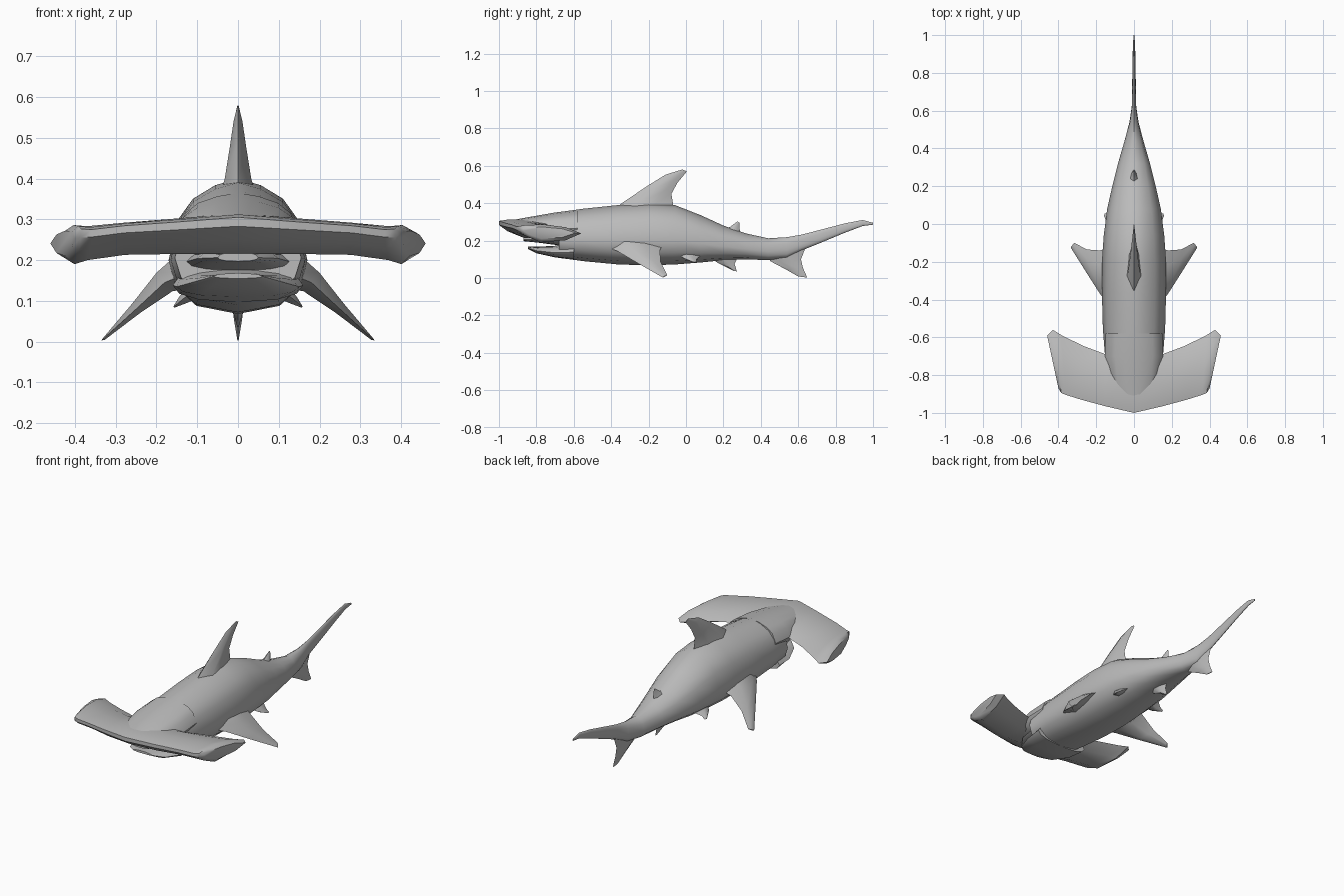
import bpy
import bmesh
import math
from mathutils import Vector

cube = bpy.data.objects.get("Cube")
if cube:
    bpy.data.objects.remove(cube, do_unlink=True)

grey = bpy.data.materials.new("shark grey")
grey.use_nodes = True
COLOUR = (0.5, 0.5, 0.5, 1)
grey.diffuse_color = COLOUR
grey.node_tree.nodes["Principled BSDF"].inputs["Base Color"].default_value = COLOUR


def loft(name, rings, mirror=False):
    """Skin a list of equal-length rings and cap both ends."""
    bm = bmesh.new()
    loops = [[bm.verts.new(p) for p in ring] for ring in rings]
    n = len(loops[0])
    for a, b in zip(loops, loops[1:]):
        for i in range(n):
            j = (i + 1) % n
            bm.faces.new((a[i], a[j], b[j], b[i]))
    bm.faces.new(loops[0])
    bm.faces.new(loops[-1])
    bmesh.ops.recalc_face_normals(bm, faces=bm.faces)
    mesh = bpy.data.meshes.new(name)
    bm.to_mesh(mesh)
    bm.free()
    mesh.materials.append(grey)
    obj = bpy.data.objects.new(name, mesh)
    bpy.context.collection.objects.link(obj)
    bpy.ops.object.select_all(action='DESELECT')
    obj.select_set(True)
    bpy.context.view_layer.objects.active = obj
    bpy.ops.object.shade_smooth_by_angle(angle=math.radians(50))
    if mirror:
        obj.modifiers.new("Mirror", 'MIRROR').use_bisect_axis[0] = False
    return obj


# Half cross-section of the trunk: fraction of width, fraction of height
HALF = [(0, 1), (.33, .95), (.65, .85), (.86, .7), (1, .4), (.9, .2), (.6, .06), (0, 0)]
SECTION = HALF + [(-x, z) for x, z in HALF[-2:0:-1]]


def trunk(name, stations):
    """Stations are (y, half width, top, bottom)."""
    loft(name, [[(u * w, y, lo + v * (hi - lo)) for u, v in SECTION]
                for y, w, hi, lo in stations])


def fin(name, stations, normal, mirror=False):
    """Stations are (leading point, trailing point, half thickness)."""
    n = Vector(normal).normalized()
    rings = []
    for lead, trail, t in stations:
        a, b = Vector(lead), Vector(trail)
        p, q = a.lerp(b, .3), a.lerp(b, .68)
        rings.append([a, p + n * t, q + n * t * .7, b, q - n * t * .7, p - n * t])
    loft(name, rings, mirror)


def upright_fin(name, stations):
    """Stations are (leading y, leading z, trailing y, trailing z, half thickness)."""
    fin(name, [((0, a, b), (0, c, d), t) for a, b, c, d, t in stations], (1, 0, 0))


# Trunk running into the long upper tail lobe
trunk("body", [
    (-.68, .155, .352, .108), (-.55, .165, .37, .09), (-.36, .17, .39, .072),
    (-.2, .17, .4, .068), (-.06, .16, .39, .072), (.08, .142, .335, .083),
    (.2, .115, .28, .095), (.32, .085, .238, .1), (.44, .05, .212, .095),
    (.54, .024, .218, .105), (.62, .012, .232, .148), (.72, .01, .258, .188),
    (.85, .008, .292, .242), (.945, .006, .31, .278), (1.0, .002, .295, .285)])

# Snout and jaws around the open mouth
trunk("snout", [(-.97, .05, .302, .272), (-.85, .13, .324, .215),
                (-.7, .155, .35, .2), (-.58, .15, .365, .2)])
trunk("upper_jaw", [(-.87, .05, .22, .197), (-.8, .1, .225, .19),
                    (-.66, .13, .23, .172)])
trunk("lower_jaw", [(-.845, .06, .168, .155), (-.8, .11, .167, .132),
                    (-.7, .15, .172, .11), (-.6, .16, .2, .097)])

# Hammer: front x, front y, back x, back y, bottom, top
wing = [(.0, -1, .0, -.62, .215, .315), (.15, -.965, .15, -.69, .215, .302),
        (.28, -.93, .27, -.645, .213, .292), (.36, -.905, .385, -.588, .2, .283),
        (.385, -.895, .43, -.56, .19, .286), (.40, -.87, .46, -.59, .21, .272)]
# Chord fraction and height fraction around the hammer
FOIL = [(0, .9), (.12, .97), (.4, 1), (.75, .85), (1, .5), (.75, .12), (.35, 0), (.12, .35), (0, .68)]


def hammer_ring(station, side):
    xf, yf, xb, yb, lo, hi = station
    return [(side * (xf + c * (xb - xf)), yf + c * (yb - yf), lo + h * (hi - lo))
            for c, h in FOIL]


loft("hammer_head", [hammer_ring(s, -1) for s in wing[:0:-1]] +
     [hammer_ring(s, 1) for s in wing])

# Fins on the midline
upright_fin("dorsal_fin", [
    (-.4, .35, -.06, .35, .05), (-.35, .395, -.07, .4, .033),
    (-.21, .49, -.078, .45, .02), (-.11, .552, -.045, .51, .011),
    (-.02, .58, .005, .57, .002)])
upright_fin("second_dorsal_fin", [
    (.17, .26, .3, .23, .03), (.235, .272, .288, .25, .015),
    (.275, .302, .285, .295, .002)])
upright_fin("anal_fin", [
    (.12, .12, .28, .12, .025), (.17, .08, .26, .075, .014),
    (.255, .038, .272, .035, .002)])
upright_fin("lower_tail_lobe", [
    (.43, .15, .64, .165, .02), (.45, .09, .615, .1, .015),
    (.535, .045, .625, .055, .009), (.6, .008, .648, .002, .002)])

# Paired fins
fin("pectoral_fins", [
    ((.12, -.44, .17), (.12, -.12, .18), .05),
    ((.18, -.37, .145), (.18, -.14, .15), .03),
    ((.25, -.26, .08), (.25, -.135, .085), .015),
    ((.335, -.125, .003), (.315, -.1, .015), .003)], (.65, 0, .75), True)
fin("pelvic_fins", [
    ((.1, -.05, .13), (.1, .08, .12), .02),
    ((.135, -.01, .105), (.135, .055, .1), .012),
    ((.158, .04, .085), (.155, .055, .085), .002)], (.6, 0, .8), True)
